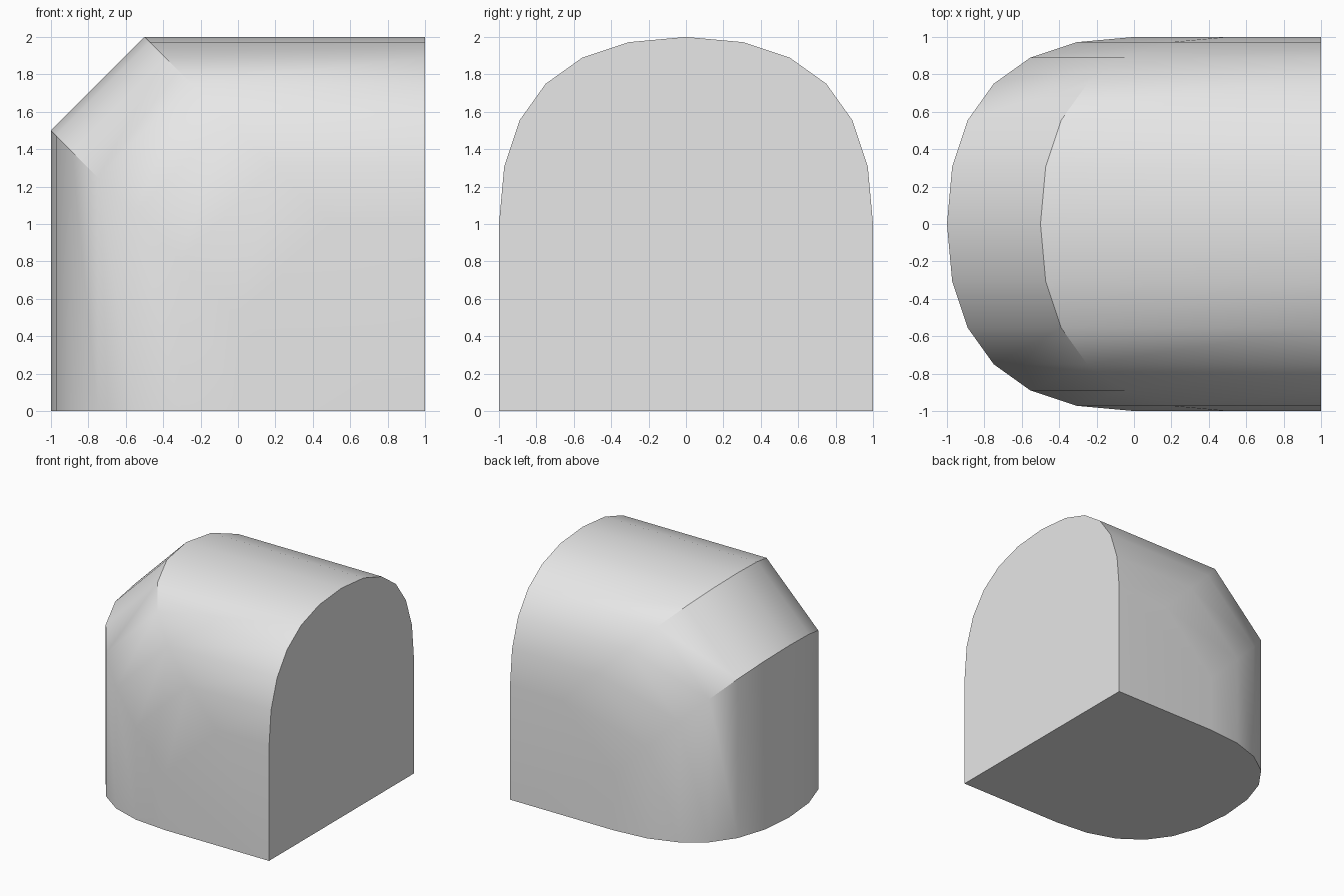
import bpy
import bmesh
import math

if "Cube" in bpy.data.objects:
    bpy.data.objects.remove(bpy.data.objects["Cube"], do_unlink=True)

STEPS = 6

grey = bpy.data.materials.new("light_grey")
grey.use_nodes = True
colour = (0.8, 0.8, 0.8, 1)
grey.diffuse_color = colour
grey.node_tree.nodes["Principled BSDF"].inputs["Base Color"].default_value = colour


def section(i):
    """Parabolic arch: sideways position and drop below the crown."""
    t = abs(i) / STEPS
    return math.copysign(1 - (1 - t) ** 2, i), t * t


bm = bmesh.new()

# Arch section carried up the rounded end, over the chamfer and along the top
rows = []
for i in range(-STEPS, STEPS + 1):
    y, d = section(i)
    path = [(d - 1, 0), (d - 1, 1.5 - d), (d - 0.5, 2 - d), (1, 2 - d)]
    rows.append([bm.verts.new((x, y, z)) for x, z in path])

for a, b in zip(rows, rows[1:]):
    for k in range(3):
        bm.faces.new((a[k], a[k + 1], b[k + 1], b[k]))

# Flat sides, base and square end
corners = [bm.verts.new((1, y, 0)) for y in (-1, 1)]
bm.faces.new(rows[0] + corners[:1])
bm.faces.new(rows[-1] + corners[1:])
bm.faces.new([r[0] for r in rows] + corners[::-1])
bm.faces.new([r[3] for r in rows] + corners[::-1])
bmesh.ops.recalc_face_normals(bm, faces=bm.faces)

mesh = bpy.data.meshes.new("rounded_elbow_block")
bm.to_mesh(mesh)
bm.free()
mesh.materials.append(grey)
block = bpy.data.objects.new("rounded_elbow_block", mesh)
bpy.context.collection.objects.link(block)

# Smooth curves with crisp corners
bpy.ops.object.select_all(action="DESELECT")
block.select_set(True)
bpy.context.view_layer.objects.active = block
bpy.ops.object.shade_smooth_by_angle(angle=math.radians(30))
